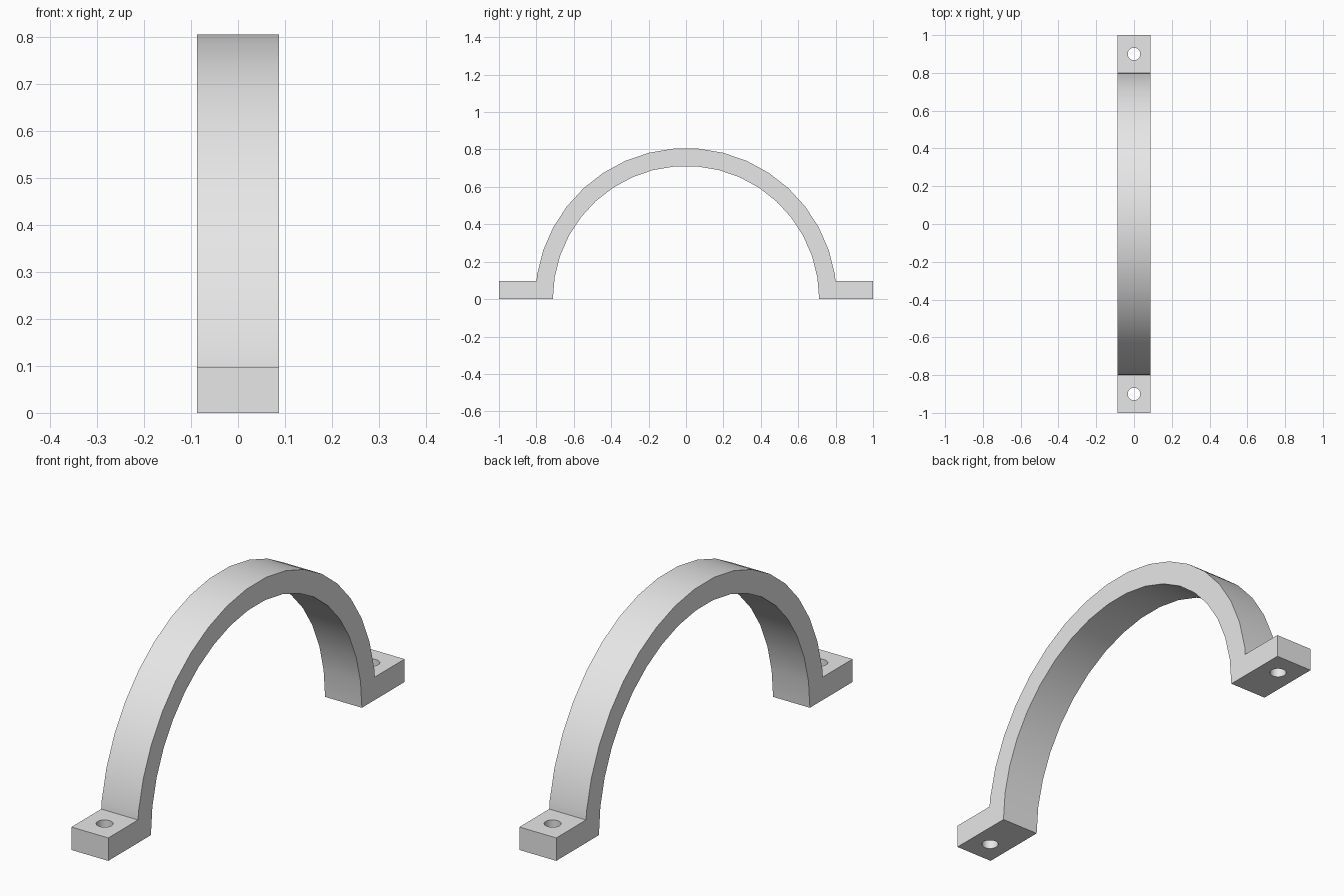
import bpy
import bmesh
from math import pi, sin, cos

HALF_WIDTH = 0.087
OUTER_R, INNER_R = 0.807, 0.712
FOOT_TOP, FOOT_END = 0.098, 1.0
HOLE_Y, HOLE_R = 0.9, 0.033
SEGMENTS = 19

cube = bpy.data.objects.get("Cube")
if cube:
    bpy.data.objects.remove(cube, do_unlink=True)

grey = bpy.data.materials.new("plain grey")
grey.use_nodes = True
colour = (0.8, 0.8, 0.8, 1.0)
grey.diffuse_color = colour
grey.node_tree.nodes["Principled BSDF"].inputs["Base Color"].default_value = colour


def arc(radius, first, last):
    """Points (y, z) on a half circle divided into SEGMENTS."""
    return [(radius * cos(pi * i / SEGMENTS), radius * sin(pi * i / SEGMENTS))
            for i in range(first, last + 1)]


# Strap outline: outer arch, left foot, inner arch, right foot
outer = arc(OUTER_R, 1, SEGMENTS - 1)
inner = arc(INNER_R, 0, SEGMENTS)[::-1]
shoulder = outer[0][0] + 0.003
outline = ([(FOOT_END, 0), (FOOT_END, FOOT_TOP), (shoulder, FOOT_TOP)] + outer
           + [(-shoulder, FOOT_TOP), (-FOOT_END, FOOT_TOP), (-FOOT_END, 0)] + inner)

bm = bmesh.new()
profile = bm.faces.new([bm.verts.new((-HALF_WIDTH, y, z)) for y, z in outline])
swept = bmesh.ops.extrude_face_region(bm, geom=[profile], use_keep_orig=True)
moved = [g for g in swept["geom"] if isinstance(g, bmesh.types.BMVert)]
bmesh.ops.translate(bm, verts=moved, vec=(2 * HALF_WIDTH, 0, 0))
bmesh.ops.recalc_face_normals(bm, faces=bm.faces)
mesh = bpy.data.meshes.new("pipe_strap")
bm.to_mesh(mesh)
bm.free()
strap = bpy.data.objects.new("pipe_strap", mesh)
bpy.context.collection.objects.link(strap)
mesh.materials.append(grey)

# Screw hole through each foot
for side in (-1, 1):
    bpy.ops.mesh.primitive_cylinder_add(vertices=24, radius=HOLE_R, depth=0.4,
                                        location=(0, side * HOLE_Y, FOOT_TOP / 2))
    cutter = bpy.context.object
    cutter.name = "screw_hole_cutter"
    cutter.hide_render = True
    cutter.data.materials.append(grey)
    bpy.ops.object.select_all(action='DESELECT')
    bpy.context.view_layer.objects.active = strap
    strap.select_set(True)
    cut = strap.modifiers.new("screw_hole", 'BOOLEAN')
    cut.operation = 'DIFFERENCE'
    cut.solver = 'EXACT'
    cut.object = cutter
    bpy.ops.object.modifier_apply(modifier=cut.name)
    bpy.data.objects.remove(cutter, do_unlink=True)

# Smooth arch, crisp edges
bpy.ops.object.shade_smooth_by_angle(angle=pi / 6)
